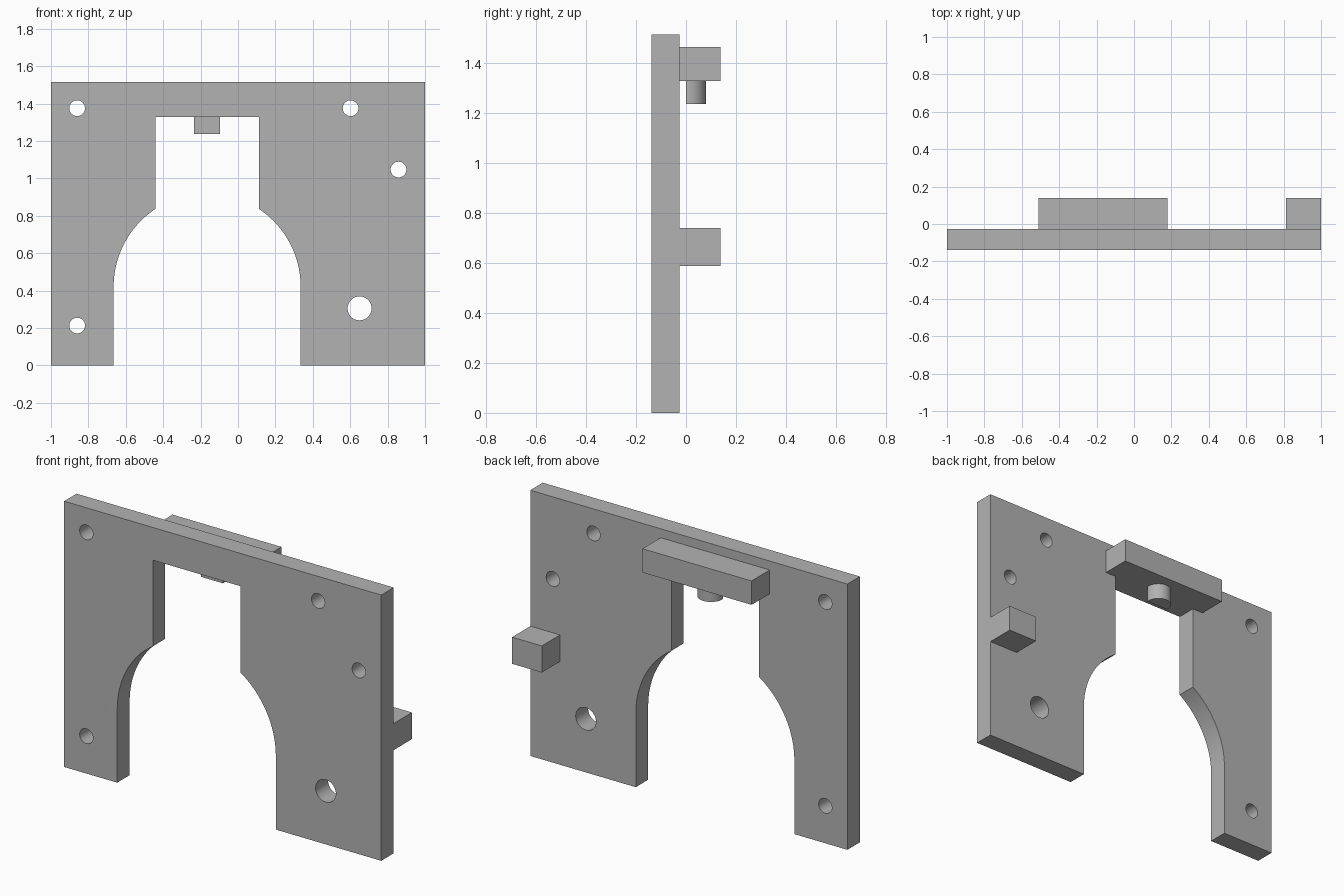
import bpy, bmesh
from math import sin, cos, pi, sqrt, asin, radians
from mathutils import Matrix

cube = bpy.data.objects.get("Cube")
if cube:
    bpy.data.objects.remove(cube, do_unlink=True)

# One plain grey for the whole part
grey = bpy.data.materials.new("plain grey")
grey.use_nodes = True
colour = (0.45, 0.45, 0.45, 1)
grey.diffuse_color = colour
grey.node_tree.nodes["Principled BSDF"].inputs["Base Color"].default_value = colour


def arc(cx, cy, r, start, end, steps):
    return [(cx + r * cos(start + (end - start) * i / steps),
             cy + r * sin(start + (end - start) * i / steps)) for i in range(steps + 1)]


def circle(cx, cy, r, steps=40):
    return arc(cx, cy, r, 0, 2 * pi, steps)[:-1]


def extrude_profile(name, loops, depth, matrix):
    """Fill closed loops (inner loops become holes), thicken them and place the solid."""
    curve = bpy.data.curves.new(name, 'CURVE')
    curve.dimensions = '2D'
    curve.fill_mode = 'BOTH'
    curve.extrude = depth / 2
    for loop in loops:
        spline = curve.splines.new('POLY')
        spline.points.add(len(loop) - 1)
        for point, (x, y) in zip(spline.points, loop):
            point.co = (x, y, 0, 1)
        spline.use_cyclic_u = True
    temp = bpy.data.objects.new(name + "_profile", curve)
    bpy.context.collection.objects.link(temp)
    bpy.context.view_layer.update()
    mesh = bpy.data.meshes.new_from_object(temp)
    bpy.data.objects.remove(temp, do_unlink=True)
    bm = bmesh.new()
    bm.from_mesh(mesh)
    bmesh.ops.remove_doubles(bm, verts=bm.verts, dist=1e-5)
    bmesh.ops.transform(bm, matrix=matrix, verts=bm.verts)
    bmesh.ops.recalc_face_normals(bm, faces=bm.faces)
    bm.to_mesh(mesh)
    bm.free()
    mesh.materials.clear()
    mesh.materials.append(grey)
    obj = bpy.data.objects.new(name, mesh)
    bpy.context.collection.objects.link(obj)
    bpy.ops.object.select_all(action='DESELECT')
    obj.select_set(True)
    bpy.context.view_layer.objects.active = obj
    bpy.ops.object.shade_smooth_by_angle(angle=radians(30))
    return obj


def block(name, x, y, z):
    """Box between the given (low, high) limits."""
    mesh = bpy.data.meshes.new(name)
    bm = bmesh.new()
    size = [hi - lo for lo, hi in (x, y, z)]
    centre = [(hi + lo) / 2 for lo, hi in (x, y, z)]
    bmesh.ops.create_cube(bm, size=1, matrix=Matrix.Translation(centre) @ Matrix.Diagonal((*size, 1)))
    bm.to_mesh(mesh)
    bm.free()
    mesh.materials.append(grey)
    obj = bpy.data.objects.new(name, mesh)
    bpy.context.collection.objects.link(obj)
    return obj


FRONT, PLATE_BACK, BACK = -0.138, -0.026, 0.138
TOP, SLOT_TOP = 1.515, 1.328
MID = -0.165                      # centre line of the opening
ARCH_R, ARCH_Z, SLOT_HALF = 0.5, 0.42, 0.276

# Plate outline: outer corners, then the arched opening narrowing into a slot
meet = pi / 2 - asin(SLOT_HALF / ARCH_R)
right_arc = arc(MID, ARCH_Z, ARCH_R, 0, meet, 24)
left_arc = arc(MID, ARCH_Z, ARCH_R, pi - meet, pi, 24)
outline = [(MID + ARCH_R, 0)] + right_arc
outline += [(MID + SLOT_HALF, SLOT_TOP), (MID - SLOT_HALF, SLOT_TOP)]
outline += left_arc + [(MID - ARCH_R, 0), (-1, 0), (-1, TOP), (1, TOP), (1, 0)]

# Screw holes and one larger hole
holes = [circle(x, z, 0.042) for x, z in
         ((-0.86, 1.375), (0.602, 1.375), (0.858, 1.047), (-0.86, 0.213))]
holes.append(circle(0.65, 0.305, 0.064))

upright = Matrix.Translation((0, (FRONT + PLATE_BACK) / 2, 0)) @ Matrix.Rotation(pi / 2, 4, 'X')
extrude_profile("arched_plate", [outline] + holes, PLATE_BACK - FRONT, upright)

# Blocks on the back of the plate
block("top_block", (-0.51, 0.178), (PLATE_BACK, BACK), (SLOT_TOP, 1.464))
block("side_block", (0.813, 1), (PLATE_BACK, BACK), (0.588, 0.74))

# Half-round peg under the top block, flat towards the front
PEG_LOW, PEG_R, PEG_Y = 1.236, 0.07, 0.01
dip = asin(PEG_Y / PEG_R)
peg = arc(MID, PEG_Y, PEG_R, -dip, pi + dip, 32)
extrude_profile("half_round_peg", [peg], SLOT_TOP - PEG_LOW,
                Matrix.Translation((0, 0, (SLOT_TOP + PEG_LOW) / 2)))
